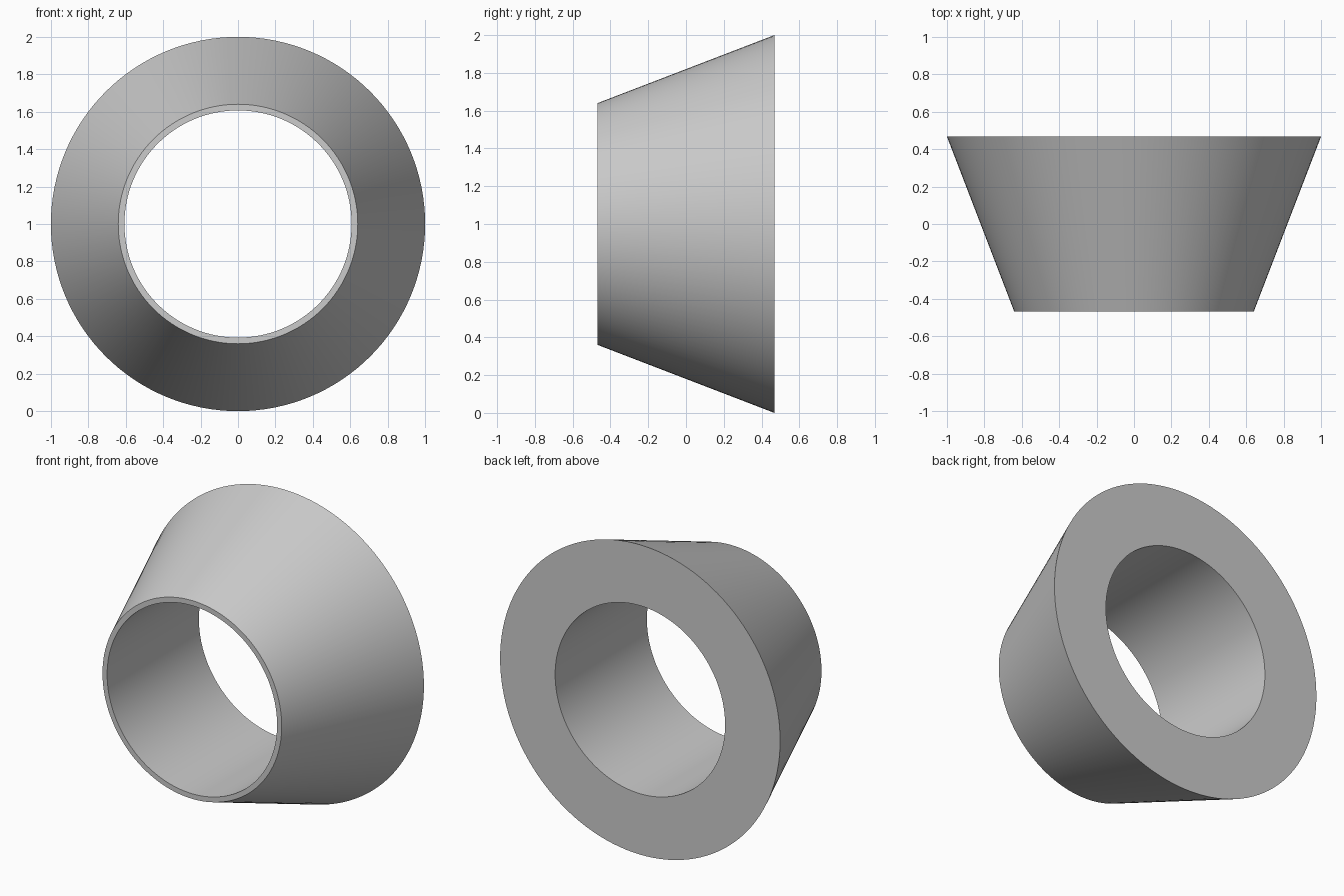
import bpy, bmesh
from math import cos, sin, tau, radians

default = bpy.data.objects.get("Cube")
if default:
    bpy.data.objects.remove(default, do_unlink=True)

SIDES = 128
HALF_DEPTH = 0.468
FRONT_RADIUS, BACK_RADIUS, BORE_RADIUS = 0.64, 1.0, 0.607

# Plain grey material
grey = bpy.data.materials.new("plain_grey")
grey.use_nodes = True
colour = (0.6, 0.6, 0.6, 1)
grey.diffuse_color = colour
grey.node_tree.nodes["Principled BSDF"].inputs["Base Color"].default_value = colour

# Closed cross-section (radius, y): tapered outside, straight bore
profile = [(FRONT_RADIUS, -HALF_DEPTH), (BACK_RADIUS, HALF_DEPTH),
           (BORE_RADIUS, HALF_DEPTH), (BORE_RADIUS, -HALF_DEPTH)]

# Tapered ring: sweep the cross-section around the y axis
bm = bmesh.new()
rings = [[bm.verts.new((r * cos(tau * i / SIDES), y, 1 + r * sin(tau * i / SIDES)))
          for i in range(SIDES)] for r, y in profile]
for a, b in zip(rings, rings[1:] + rings[:1]):
    for i in range(SIDES):
        j = (i + 1) % SIDES
        bm.faces.new((a[i], a[j], b[j], b[i]))
bmesh.ops.recalc_face_normals(bm, faces=bm.faces)
mesh = bpy.data.meshes.new("tapered_ring")
bm.to_mesh(mesh)
bm.free()
mesh.materials.append(grey)

ring = bpy.data.objects.new("tapered_ring", mesh)
bpy.context.collection.objects.link(ring)
bpy.ops.object.select_all(action="DESELECT")
ring.select_set(True)
bpy.context.view_layer.objects.active = ring
bpy.ops.object.shade_smooth_by_angle(angle=radians(30))
